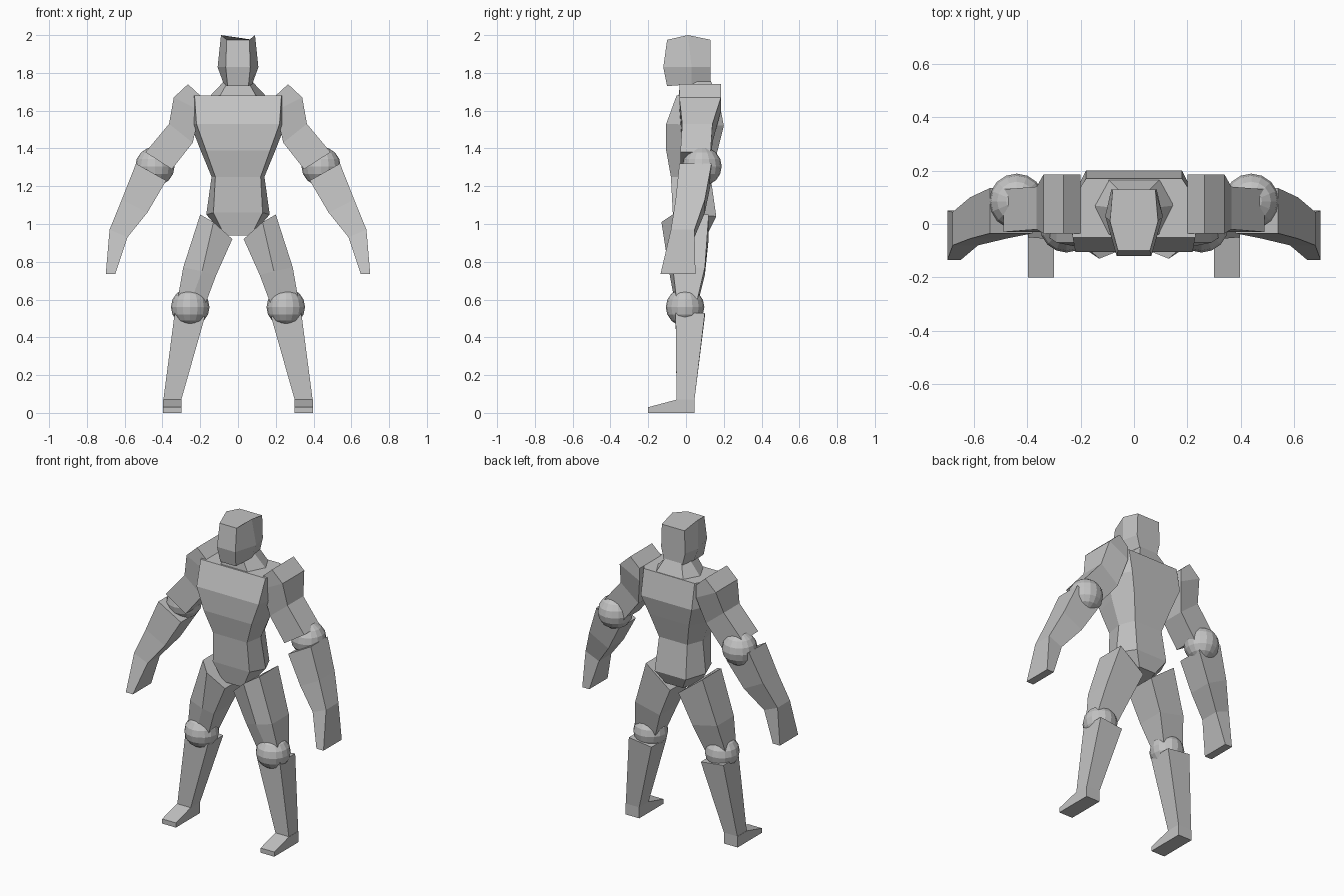
import bpy
import bmesh

cube = bpy.data.objects.get("Cube")
if cube:
    bpy.data.objects.remove(cube, do_unlink=True)

grey = bpy.data.materials.new("plain_grey")
grey.use_nodes = True
COLOR = (0.55, 0.55, 0.55, 1)
grey.diffuse_color = COLOR
grey.node_tree.nodes["Principled BSDF"].inputs["Base Color"].default_value = COLOR


def finish(name, bm):
    bmesh.ops.recalc_face_normals(bm, faces=bm.faces)
    mesh = bpy.data.meshes.new(name)
    bm.to_mesh(mesh)
    bm.free()
    mesh.materials.append(grey)
    obj = bpy.data.objects.new(name, mesh)
    bpy.context.collection.objects.link(obj)


def loft(name, rings, side=1):
    """Skin a closed solid over matching cross-sections."""
    bm = bmesh.new()
    loops = [[bm.verts.new((side * x, y, z)) for x, y, z in r] for r in rings]
    for a, b in zip(loops, loops[1:]):
        for i in range(len(a)):
            j = (i + 1) % len(a)
            bm.faces.new((a[i], a[j], b[j], b[i]))
    bm.faces.new(loops[0])
    bm.faces.new(loops[-1])
    finish(name, bm)


def hexagon(front, mid, back, y0, y1, y2, z0, z2):
    """Six-sided section: half widths and depths at front, middle, back."""
    z1 = (z0 + z2) / 2
    return [(-front, y0, z0), (front, y0, z0), (mid, y1, z1),
            (back, y2, z2), (-back, y2, z2), (-mid, y1, z1)]


def box_section(outer, inner, y0, y1):
    """Four-sided limb section between an outer and an inner (x, z) point."""
    return [(p[0], y, p[1]) for p, y in
            ((outer, y0), (inner, y0), (inner, y1), (outer, y1))]


def joint(name, x, y, z, radius, side):
    bm = bmesh.new()
    bmesh.ops.create_uvsphere(bm, u_segments=16, v_segments=8, radius=radius)
    bmesh.ops.translate(bm, verts=bm.verts, vec=(side * x, y, z))
    finish(name, bm)


# Head, with a slightly raised crown
crown = hexagon(0.06, 0.09, 0.08, -0.10, 0.01, 0.13, 1.975, 1.975)
for i in (2, 5):
    crown[i] = (crown[i][0], crown[i][1], 2.0)
loft("head", [
    hexagon(0.055, 0.075, 0.065, -0.10, 0.03, 0.13, 1.73, 1.75),
    hexagon(0.065, 0.108, 0.085, -0.12, 0.03, 0.13, 1.83, 1.83),
    crown])

# Neck
loft("neck", [
    hexagon(0.10, 0.155, 0.10, -0.04, 0.07, 0.17, 1.67, 1.67),
    hexagon(0.05, 0.07, 0.06, -0.03, 0.06, 0.13, 1.76, 1.76)])

# Torso from chest to pelvis
loft("torso", [
    hexagon(0.23, 0.245, 0.18, -0.05, 0.07, 0.17, 1.68, 1.68),
    hexagon(0.22, 0.25, 0.18, -0.105, 0.06, 0.20, 1.53, 1.52),
    hexagon(0.17, 0.20, 0.14, -0.105, 0.04, 0.17, 1.39, 1.40),
    hexagon(0.12, 0.14, 0.10, -0.08, 0.03, 0.13, 1.25, 1.25),
    hexagon(0.13, 0.168, 0.11, -0.07, 0.04, 0.16, 1.06, 1.04),
    hexagon(0.07, 0.08, 0.06, -0.05, 0.03, 0.12, 0.94, 0.96)])

for label, s in (("left", 1), ("right", -1)):
    # Arm
    loft(label + "_upper_arm", [
        box_section((0.265, 1.74), (0.20, 1.68), -0.035, 0.185),
        box_section((0.34, 1.67), (0.20, 1.60), -0.035, 0.185),
        box_section((0.365, 1.53), (0.24, 1.43), -0.02, 0.14),
        box_section((0.49, 1.38), (0.35, 1.29), -0.03, 0.13)], s)
    joint(label + "_elbow", 0.44, 0.085, 1.305, 0.104, s)
    loft(label + "_forearm", [
        box_section((0.54, 1.32), (0.38, 1.23), -0.035, 0.135),
        box_section((0.615, 1.13), (0.48, 1.06), -0.055, 0.10),
        box_section((0.68, 0.97), (0.585, 0.93), -0.08, 0.045),
        box_section((0.70, 0.735), (0.65, 0.735), -0.135, 0.05)], s)

    # Leg, with a ridge down the front of the thigh
    loft(label + "_thigh", [
        [(0.20, -0.07, 1.05), (0.13, -0.13, 1.01), (0.03, -0.09, 0.92),
         (0.03, 0.12, 0.92), (0.20, 0.12, 1.05)],
        [(0.29, -0.07, 0.77), (0.19, -0.09, 0.75), (0.115, -0.08, 0.73),
         (0.115, 0.10, 0.73), (0.29, 0.10, 0.77)],
        [(0.32, -0.05, 0.60), (0.25, -0.06, 0.59), (0.175, -0.05, 0.57),
         (0.175, 0.06, 0.57), (0.32, 0.06, 0.60)]], s)
    joint(label + "_knee", 0.253, -0.005, 0.56, 0.102, s)
    loft(label + "_shin", [
        box_section((0.335, 0.53), (0.175, 0.51), -0.055, 0.10),
        box_section((0.395, 0.07), (0.30, 0.07), -0.05, 0.045)], s)

    # Foot: side profile swept across its width
    profile = [(0.045, 0), (-0.20, 0), (-0.20, 0.03), (-0.05, 0.07), (0.045, 0.07)]
    loft(label + "_foot", [[(x, y, z) for y, z in profile] for x in (0.30, 0.397)], s)
